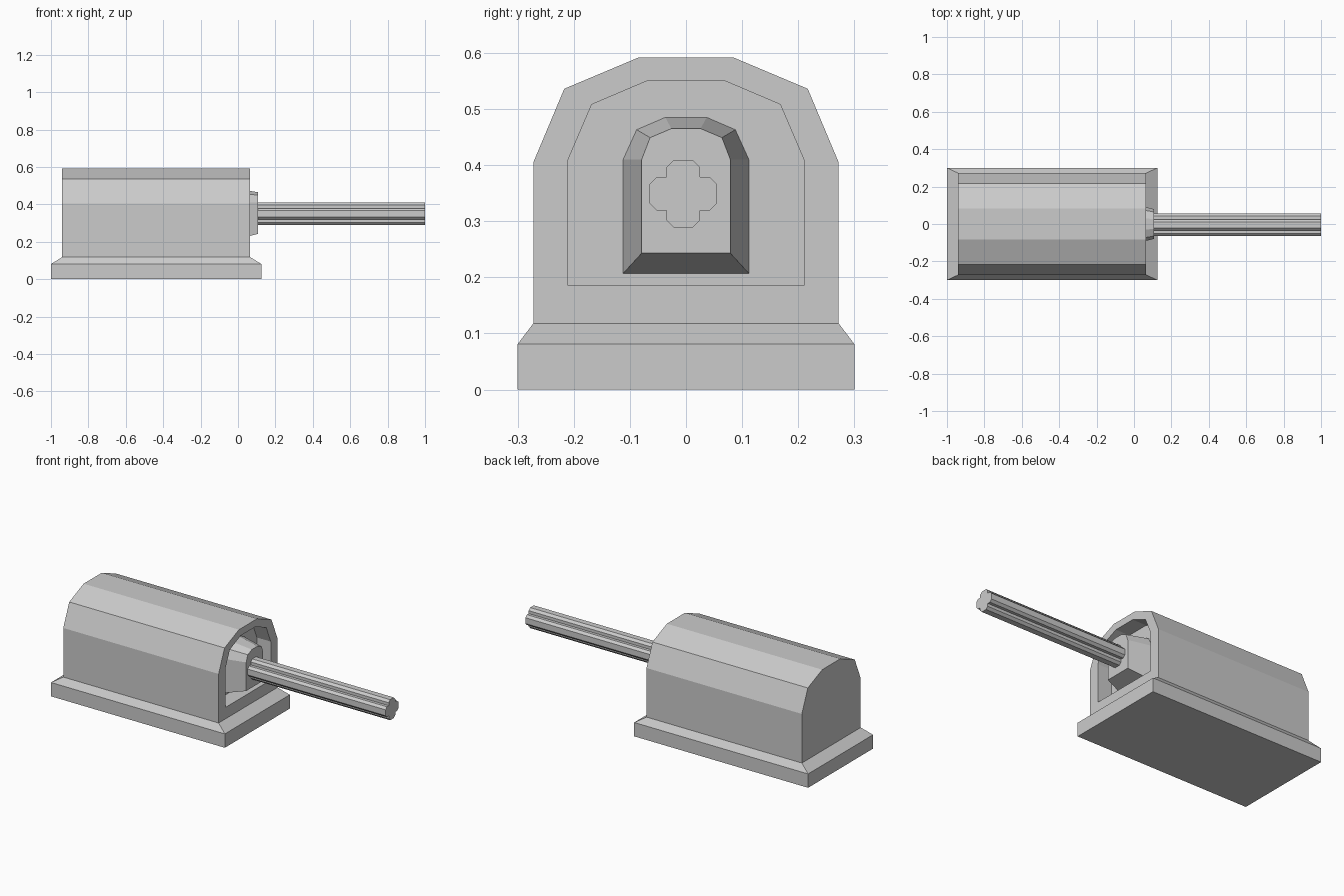
import bpy
import bmesh

cube = bpy.data.objects.get("Cube")
if cube:
    bpy.data.objects.remove(cube, do_unlink=True)

grey = bpy.data.materials.new("light grey")
grey.use_nodes = True
COLOUR = (0.6, 0.6, 0.6, 1)
grey.diffuse_color = COLOUR
grey.node_tree.nodes["Principled BSDF"].inputs["Base Color"].default_value = COLOUR


def loft(name, rings):
    """Skin matching (x, profile) rings along x and cap both ends."""
    bm = bmesh.new()
    loops = [[bm.verts.new((x, y, z)) for y, z in prof] for x, prof in rings]
    for a, b in zip(loops, loops[1:]):
        for i in range(len(a)):
            j = (i + 1) % len(a)
            bm.faces.new((a[i], a[j], b[j], b[i]))
    bm.faces.new(loops[0][::-1])
    bm.faces.new(loops[-1])
    bmesh.ops.recalc_face_normals(bm, faces=bm.faces)
    mesh = bpy.data.meshes.new(name)
    bm.to_mesh(mesh)
    bm.free()
    mesh.materials.append(grey)
    obj = bpy.data.objects.new(name, mesh)
    bpy.context.collection.objects.link(obj)
    return obj


def arch(*half):
    """Mirror a half outline, listed from bottom to top."""
    return list(half) + [(-y, z) for y, z in reversed(half)]


# Base slab with a sloped upper edge
base = bmesh.new()
rings = []
for x0, x1, w, z in ((-1, 0.125, 0.3, 0), (-1, 0.125, 0.3, 0.081),
                     (-0.94, 0.065, 0.272, 0.118)):
    rings.append([base.verts.new(p) for p in
                  ((x0, -w, z), (x1, -w, z), (x1, w, z), (x0, w, z))])
for a, b in zip(rings, rings[1:]):
    for i in range(4):
        j = (i + 1) % 4
        base.faces.new((a[i], a[j], b[j], b[i]))
base.faces.new(rings[0][::-1])
base.faces.new(rings[-1])
mesh = bpy.data.meshes.new("base_plate")
base.to_mesh(mesh)
base.free()
mesh.materials.append(grey)
bpy.context.collection.objects.link(bpy.data.objects.new("base_plate", mesh))

# Housing with an arched recess sunk into its shaft end
shell = arch((0.272, 0.118), (0.272, 0.405), (0.217, 0.536), (0.084, 0.592))
opening = arch((0.21, 0.185), (0.21, 0.41), (0.168, 0.508), (0.067, 0.551))
RECESS = -0.025
loft("housing", [(-0.94, shell), (0.065, shell), (0.065, opening), (RECESS, opening)])

# Tapered collar standing on the recess floor
collar_foot = arch((0.112, 0.207), (0.112, 0.41), (0.088, 0.463), (0.037, 0.485))
collar_tip = arch((0.079, 0.243), (0.079, 0.41), (0.064, 0.449), (0.026, 0.465))
loft("shaft_collar", [(RECESS, collar_foot), (0.108, collar_tip)])

# Splined shaft: cross section with clipped corners, one arm turned four times
section = []
arm = [(0.03, -0.03), (0.047, -0.03), (0.06, -0.017),
       (0.06, 0.017), (0.047, 0.03)]
for turn in range(4):
    section += arm
    arm = [(-z, y) for y, z in arm]
section = [(y - 0.005, z + 0.349) for y, z in section]
loft("splined_shaft", [(0.1, section), (1, section)])
